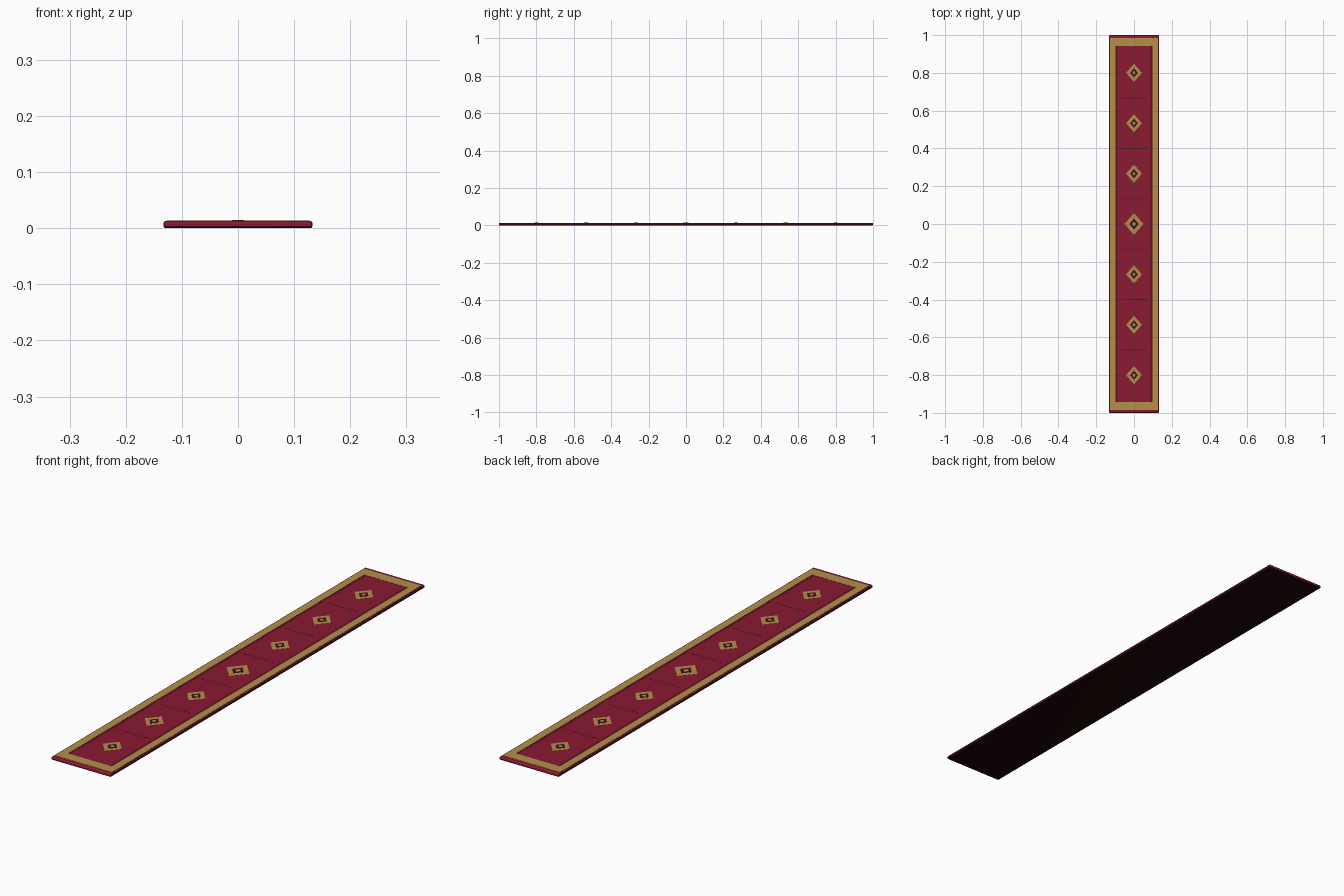
import bpy, bmesh

if "Cube" in bpy.data.objects:
    bpy.data.objects.remove(bpy.data.objects["Cube"])


def mat(name, col):
    m = bpy.data.materials.new(name)
    m.diffuse_color = (*col, 1)
    m.use_nodes = True
    m.node_tree.nodes["Principled BSDF"].inputs["Base Color"].default_value = m.diffuse_color
    return m


RED = mat("burgundy red", (0.26, 0.010, 0.031))
GOLD = mat("old gold", (0.46, 0.28, 0.068))
LINE = mat("wine line", (0.10, 0.007, 0.020))
DARK = mat("dark wine", (0.060, 0.005, 0.012))
BACK = mat("dark backing", (0.012, 0.002, 0.002))


def finish(name, bm, *materials):
    bmesh.ops.recalc_face_normals(bm, faces=bm.faces)
    me = bpy.data.meshes.new(name)
    bm.to_mesh(me)
    bm.free()
    for m in materials:
        me.materials.append(m)
    ob = bpy.data.objects.new(name, me)
    bpy.context.collection.objects.link(ob)
    return ob


def box(cx, cy, hx, hy, z0, z1):
    bm = bmesh.new()
    bmesh.ops.create_cube(bm, size=1)
    for v in bm.verts:
        v.co = (cx + v.co.x * 2 * hx, cy + v.co.y * 2 * hy,
                z1 if v.co.z > 0 else z0)
    return bm


def slab(name, cx, cy, hx, hy, z0, z1, material):
    return finish(name, box(cx, cy, hx, hy, z0, z1), material)


def diamond(name, cy, hx, hy, z0, z1, material):
    bm = bmesh.new()
    pts = [(hx, 0), (0, hy), (-hx, 0), (0, -hy)]
    f = bm.faces.new([bm.verts.new((x, cy + y, z0)) for x, y in pts])
    ext = bmesh.ops.extrude_face_region(bm, geom=[f])
    for v in ext["geom"]:
        if isinstance(v, bmesh.types.BMVert):
            v.co.z = z1
    return finish(name, bm, material)


# Rug body with rounded rim: red ends, dark long sides, near-black backing
bm = box(0, 0, 0.133, 1.0, 0, 0.013)
bmesh.ops.bevel(bm, geom=bm.edges[:], offset=0.005, segments=4,
                profile=0.5, affect='EDGES')
bm.normal_update()
for f in bm.faces:
    if f.normal.z < -0.3:
        f.material_index = 2
    elif abs(f.normal.x) > 0.5:
        f.material_index = 1
body = finish("rug_body", bm, RED, DARK, BACK)
bpy.context.view_layer.objects.active = body
body.select_set(True)
bpy.ops.object.shade_smooth_by_angle()

# Central woven field
slab("woven_field", 0, 0, 0.0985, 0.943, 0.010, 0.0133, RED)

# Gold border and dark inner lines
for s, side in ((-1, "left"), (1, "right")):
    slab(f"border_{side}", s * 0.1125, 0, 0.0145, 0.985, 0.010, 0.0137, GOLD)
    slab(f"inner_line_{side}", s * 0.093, 0, 0.005, 0.943, 0.010, 0.0136, LINE)
for s, side in ((-1, "front"), (1, "back")):
    slab(f"border_{side}", 0, s * 0.964, 0.098, 0.021, 0.010, 0.0137, GOLD)

# Thin cross lines between medallions
for i in range(6):
    slab(f"cross_line_{i}", 0, (i - 2.5) * 0.2667, 0.07, 0.002, 0.010, 0.0135, LINE)

# Nested diamond medallions, the middle one larger
for i in range(7):
    y = (i - 3) * 0.2667
    k = 1.2 if i == 3 else 1.0
    diamond(f"medallion_{i}", y, 0.042 * k, 0.048 * k, 0.010, 0.0136, GOLD)
    diamond(f"medallion_ring_{i}", y, 0.021 * k, 0.025 * k, 0.010, 0.0139, DARK)
    diamond(f"medallion_heart_{i}", y, 0.009 * k, 0.011 * k, 0.010, 0.0142, GOLD)
